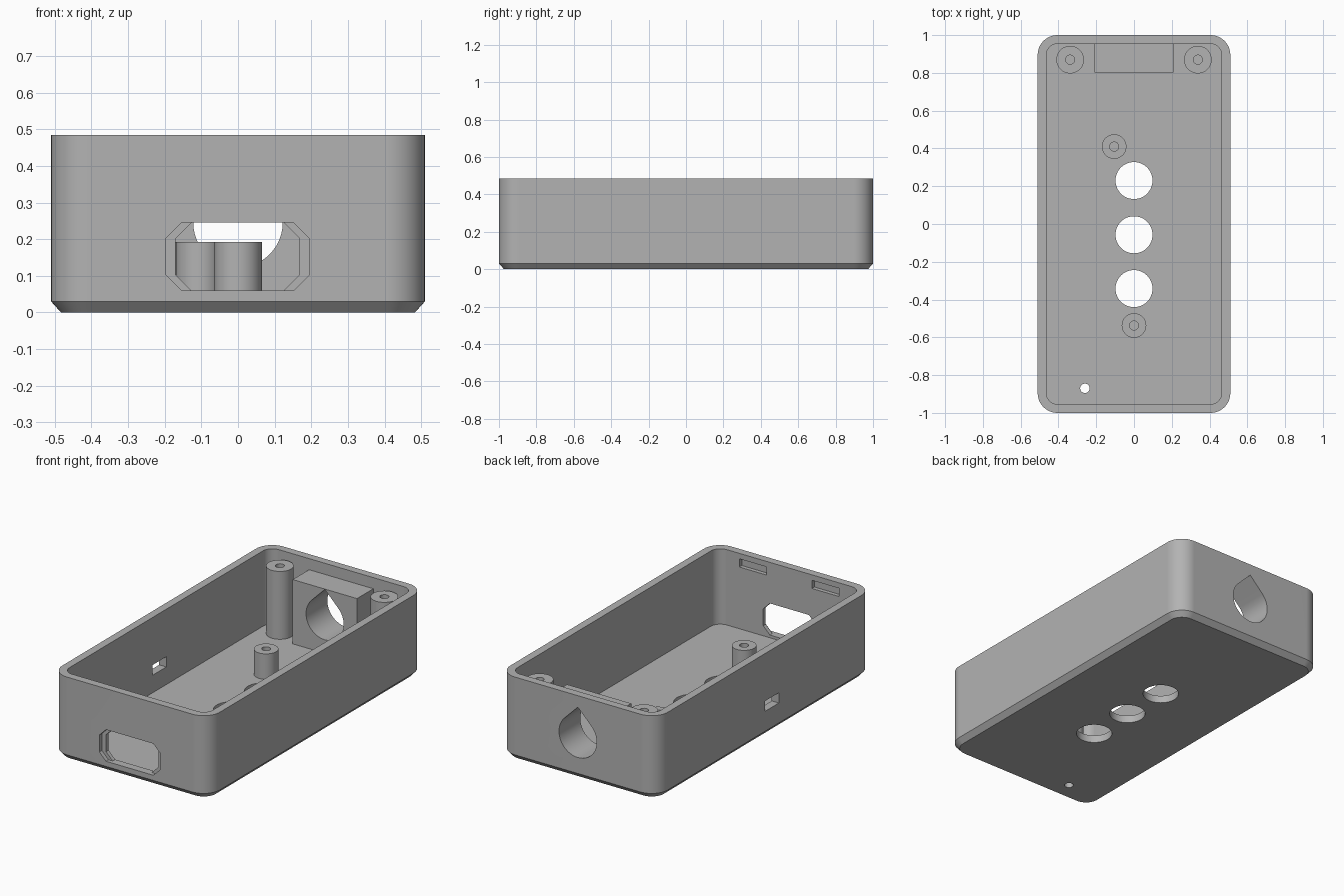
import bpy, bmesh
from math import cos, sin, pi, radians, sqrt

if "Cube" in bpy.data.objects:
    bpy.data.objects.remove(bpy.data.objects["Cube"], do_unlink=True)

grey = bpy.data.materials.new("plain grey")
grey.use_nodes = True
grey.diffuse_color = (0.45, 0.45, 0.45, 1)
grey.node_tree.nodes["Principled BSDF"].inputs["Base Color"].default_value = (0.45, 0.45, 0.45, 1)

WALL, FLOOR, HX, HY, TOP = 0.046, 0.044, 0.51, 1.0, 0.485


def circle(cx, cy, r, n=48):
    return [(cx + r * cos(2 * pi * i / n), cy + r * sin(2 * pi * i / n)) for i in range(n)]


def rounded(hx, hy, r, n=12):
    pts = []
    for k, (sx, sy) in enumerate([(1, 1), (-1, 1), (-1, -1), (1, -1)]):
        for i in range(n + 1):
            a = (k + i / n) * pi / 2
            pts.append((sx * (hx - r) + r * cos(a), sy * (hy - r) + r * sin(a)))
    return pts


def rect(x0, x1, y0, y1):
    return [(x0, y0), (x1, y0), (x1, y1), (x0, y1)]


def octagon(x0, x1, z0, z1, c):
    return [(x0 + c, z0), (x1 - c, z0), (x1, z0 + c), (x1, z1 - c),
            (x1 - c, z1), (x0 + c, z1), (x0, z1 - c), (x0, z0 + c)]


def teardrop(z, r, n=36):
    arc = [radians(135 + 270 * i / n) for i in range(n + 1)]
    return [(r * cos(a), z + r * sin(a)) for a in arc] + [(0, z + r * sqrt(2))]


def loft(name, rings, axis="z"):
    """Skin equal-sized outlines, each given as (points, position on axis)."""
    place = {"x": lambda p, d: (d, p[0], p[1]),
             "y": lambda p, d: (p[0], d, p[1]),
             "z": lambda p, d: (p[0], p[1], d)}[axis]
    bm = bmesh.new()
    loops = [[bm.verts.new(place(p, d)) for p in pts] for pts, d in rings]
    for a, b in zip(loops, loops[1:]):
        for i in range(len(a)):
            j = (i + 1) % len(a)
            bm.faces.new((a[i], a[j], b[j], b[i]))
    bm.faces.new(loops[0])
    bm.faces.new(loops[-1])
    bmesh.ops.recalc_face_normals(bm, faces=bm.faces)
    me = bpy.data.meshes.new(name)
    bm.to_mesh(me)
    bm.free()
    me.materials.append(grey)
    ob = bpy.data.objects.new(name, me)
    bpy.context.collection.objects.link(ob)
    return ob


def cut(target, pts, axis, a, b):
    """Subtract a straight prism and bake the result."""
    cutter = loft("cutter", [(pts, a), (pts, b)], axis)
    cutter.hide_render = True
    mod = target.modifiers.new("cut", "BOOLEAN")
    mod.operation, mod.solver, mod.object = "DIFFERENCE", "EXACT", cutter
    bpy.context.view_layer.update()
    deps = bpy.context.evaluated_depsgraph_get()
    baked = bpy.data.meshes.new_from_object(target.evaluated_get(deps))
    target.modifiers.clear()
    target.data = baked
    bpy.data.objects.remove(cutter, do_unlink=True)


# Open tray with rounded corners and a chamfered base
outer = rounded(HX, HY, 0.105)
inner = rounded(HX - WALL, HY - WALL, 0.06)
case = loft("case_shell", [(rounded(HX - 0.027, HY - 0.027, 0.078), 0), (outer, 0.03),
                           (outer, TOP), (inner, TOP), (inner, FLOOR)])

# Round holes through the floor
for y in (0.23, -0.057, -0.342):
    cut(case, circle(0, y, 0.098), "z", -0.1, 0.1)
cut(case, circle(-0.26, -0.87, 0.025, 24), "z", -0.1, 0.1)

# Stepped connector opening in the front wall
cut(case, octagon(-0.17, 0.168, 0.06, 0.245, 0.043), "y", -1.1, -0.9)
cut(case, octagon(-0.197, 0.195, 0.06, 0.245, 0.043), "y", -1.1, -0.977)

# Blind latch slots inside the front wall
for s in (-1, 1):
    cut(case, rect(s * 0.235 - 0.088, s * 0.235 + 0.088, 0.405, 0.453), "y", -0.977, -0.9)

# Small window in one side wall
cut(case, rect(-0.13, 0.0, 0.147, 0.207), "x", -0.6, -0.4)

# Cable outlet through the back wall and its thick collar
cable = teardrop(0.245, 0.122)
cut(case, cable, "y", 0.9, 1.1)
collar_outline = rect(-0.208, 0.208, 0.803, 0.965)
collar = loft("cable_collar", [(collar_outline, 0.03), (collar_outline, 0.42)])
cut(collar, cable, "y", 0.7, 1.1)


# Hollow screw posts
def post(name, x, y, r, top):
    body, bore = circle(x, y, r), circle(x, y, 0.024)
    return loft(name, [(body, 0.03), (body, top), (bore, top), (bore, FLOOR + 0.01)])


parts = [case, collar,
         post("tall_post_right", -0.338, 0.87, 0.073, 0.441),
         post("tall_post_left", 0.338, 0.87, 0.073, 0.441),
         post("short_post_back", -0.105, 0.41, 0.065, 0.193),
         post("short_post_front", 0, -0.537, 0.065, 0.193)]

# Smooth curved walls, crisp edges
bpy.ops.object.select_all(action="DESELECT")
for ob in parts:
    ob.select_set(True)
bpy.context.view_layer.objects.active = case
bpy.ops.object.shade_smooth_by_angle(angle=radians(30))
for ob in parts:
    mod = ob.modifiers.new("even shading", "WEIGHTED_NORMAL")
    mod.keep_sharp = True
